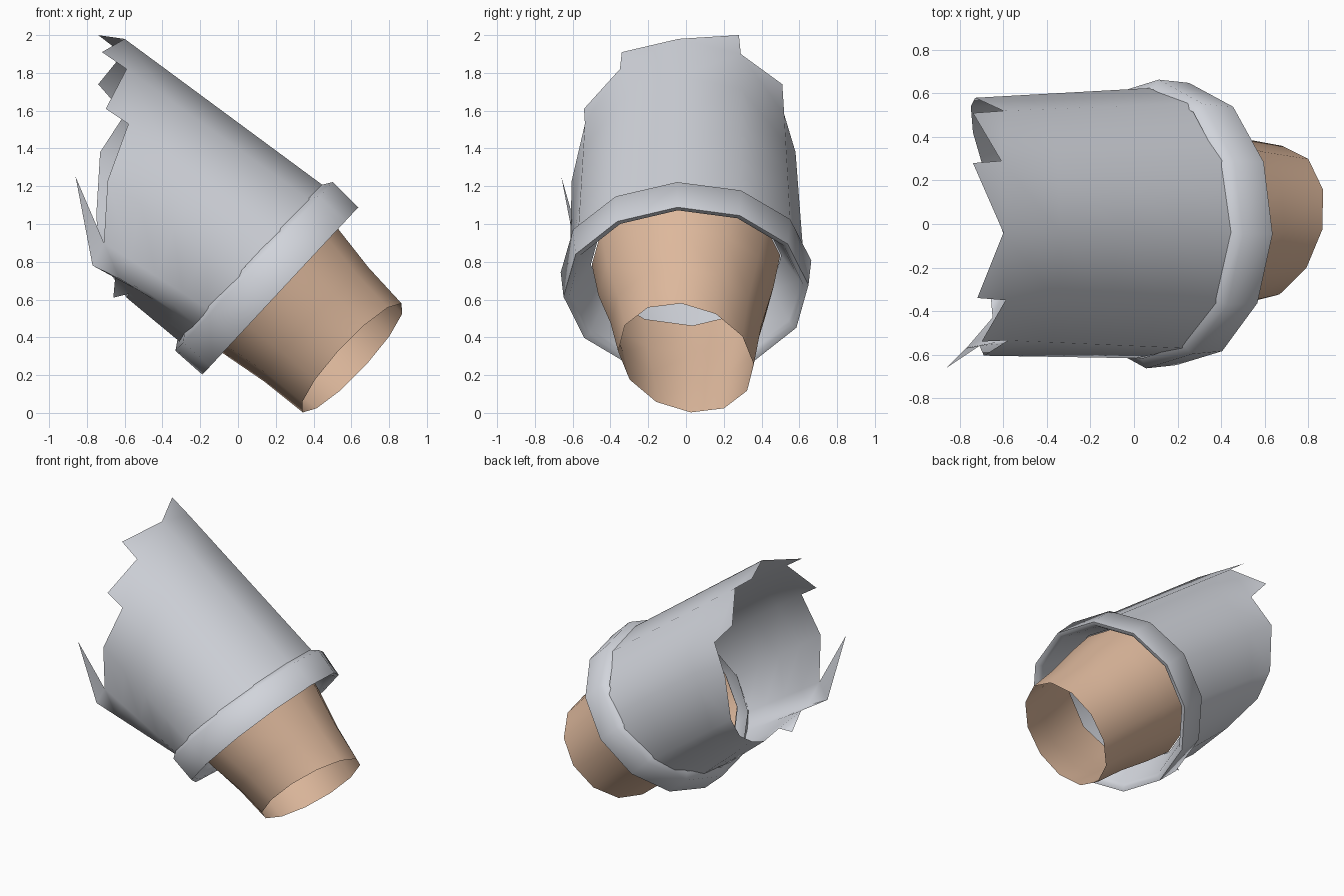
import bpy, bmesh, math
from mathutils import Vector

if "Cube" in bpy.data.objects:
    bpy.data.objects.remove(bpy.data.objects["Cube"])

# Limb frame: D runs down toward the wrist, U points across and up
D = Vector((0.73, 0, -0.68)).normalized()
U = Vector((0.68, 0, 0.73)).normalized()
C = Vector((0.085, 0, 0.775))          # centre of the cuff's back edge


def material(name, rgb):
    m = bpy.data.materials.new(name)
    m.diffuse_color = (*rgb, 1)
    m.use_nodes = True
    m.node_tree.nodes["Principled BSDF"].inputs["Base Color"].default_value = m.diffuse_color
    return m


GREY = material("grey_cloth", (0.64, 0.66, 0.71))
SKIN = material("skin_tan", (0.74, 0.49, 0.34))


def point(t, ru, ry, a, tilt=0.0):
    y = ry * math.sin(a)
    return C + D * (t + tilt * y) + U * (ru * math.cos(a)) + Vector((0, y, 0))


def tube(name, rings, mat, smooth, spikes=()):
    """Join equal-length rings of points with quads; spikes sit on ring 0."""
    bm = bmesh.new()
    vs = [[bm.verts.new(p) for p in r] for r in rings]
    n = len(vs[0])
    for a, b in zip(vs, vs[1:]):
        for i in range(n):
            j = (i + 1) % n
            bm.faces.new((a[i], a[j], b[j], b[i]))
    for i, p in spikes:
        bm.faces.new((vs[0][(i + 1) % n], vs[0][i], bm.verts.new(p)))
    bmesh.ops.recalc_face_normals(bm, faces=bm.faces)
    me = bpy.data.meshes.new(name)
    bm.to_mesh(me)
    bm.free()
    me.materials.append(mat)
    ob = bpy.data.objects.new(name, me)
    bpy.context.collection.objects.link(ob)
    bpy.ops.object.select_all(action='DESELECT')
    ob.select_set(True)
    bpy.context.view_layer.objects.active = ob
    bpy.ops.object.shade_smooth_by_angle(angle=math.radians(smooth))


def lathe(name, profile, mat, smooth, sides=12):
    angles = [math.radians(-4) + i * math.tau / sides for i in range(sides)]
    tube(name, [[point(t, ru, ry, a, tilt) for a in angles]
                for t, ru, ry, tilt in profile], mat, smooth)


# Cuff: flared band, rolled rim and a lining that narrows onto the forearm
lathe("cuff", [(-0.035, 0.558, 0.62, 0), (0.0, 0.612, 0.665, 0),
               (0.19, 0.607, 0.65, 0), (0.185, 0.58, 0.622, 0),
               (0.155, 0.56, 0.605, 0), (-0.05, 0.48, 0.505, 0)], GREY, 65)

# Forearm: open tapering tube with a slanted end
lathe("forearm", [(-0.05, 0.475, 0.50, 0), (0.19, 0.45, 0.465, 0.0),
                  (0.45, 0.41, 0.40, 0.1), (0.71, 0.39, 0.36, 0.22)], SKIN, 45)

# Sleeve: notches of the torn edge, followed round from the top over the front
NOTCHES = [(-0.60, -0.04, 1.98), (-0.59, -0.35, 1.82), (-0.58, -0.535, 1.53),
           (-0.69, -0.605, 1.23), (-0.71, -0.56, 0.90), (-0.77, -0.57, 0.78),
           (-0.65, -0.43, 0.72), (-0.58, -0.27, 0.63), (-0.59, -0.08, 0.61),
           (-0.67, 0.18, 0.73), (-0.74, 0.42, 0.88), (-0.75, 0.54, 1.05),
           (-0.73, 0.58, 1.38), (-0.60, 0.52, 1.58), (-0.61, 0.29, 1.90)]
# Torn tips standing on the edge between two notches
TIPS = [(0, (-0.72, -0.34, 1.91)), (1, (-0.70, -0.54, 1.61)),
        (4, (-0.86, -0.66, 1.25)), (6, (-0.66, -0.31, 0.61)),
        (13, (-0.74, 0.51, 1.74)), (14, (-0.74, 0.28, 2.00))]
torn = [Vector(p) for p in NOTCHES]
front, prev = [], -1.0
for p in torn:
    t, u = (p - C).dot(D), (p - C).dot(U)
    a = math.atan2(-p.y / 0.6, (u - 0.12 * t) / 0.55) % math.tau
    a = max(a, prev + 0.05)             # keep the columns in order
    prev = a
    front.append(point(-0.02, 0.565, 0.625, -a))
tube("torn_sleeve", [[p.lerp(q, k / 4) for p, q in zip(torn, front)]
                     for k in range(5)], GREY, 80, TIPS)
